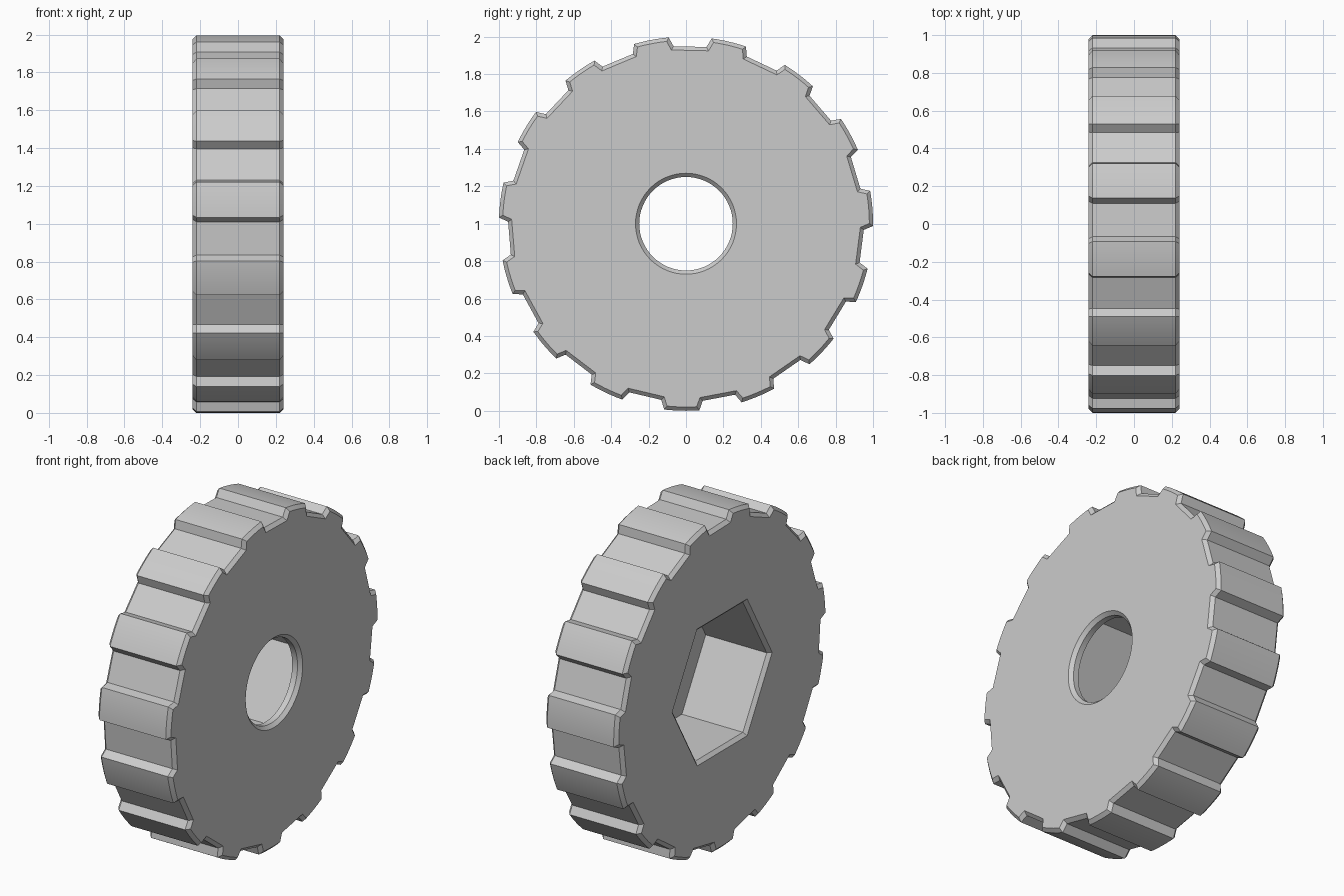
import bpy
import bmesh
from math import sin, cos, radians, pi
from mathutils import Vector

TEETH = 15
RADIUS = 1.0
HALF = 0.24        # half thickness along x
CHAMFER = 0.02
TURN = radians(1.3)

old = bpy.data.objects.get("Cube")
if old:
    bpy.data.objects.remove(old, do_unlink=True)

grey = bpy.data.materials.new("plain grey")
grey.use_nodes = True
color = (0.6, 0.6, 0.6, 1)
grey.diffuse_color = color
grey.node_tree.nodes["Principled BSDF"].inputs["Base Color"].default_value = color


def polar(r, a):
    """Point at angle a, measured from straight up towards +y."""
    return Vector((r * sin(a), r * cos(a)))


def ring(r, count, start=0.0):
    return [polar(r, start + 2 * pi * i / count) for i in range(count)]


def inset(points, d):
    """Move every edge of a clockwise outline inwards by d."""
    result = []
    for i, p in enumerate(points):
        e1 = (p - points[i - 1]).normalized()
        e2 = (points[(i + 1) % len(points)] - p).normalized()
        n1, n2 = Vector((e1.y, -e1.x)), Vector((e2.y, -e2.x))
        result.append(p + (n1 + n2) * (d / (1 + n1.dot(n2))))
    return result


def loft(name, sections):
    """Closed solid through matching outlines given as (x, points)."""
    bm = bmesh.new()
    loops = [[bm.verts.new((x, p.x, p.y + RADIUS)) for p in pts] for x, pts in sections]
    for a, b in zip(loops, loops[1:]):
        for i in range(len(a)):
            j = (i + 1) % len(a)
            bm.faces.new((a[i], a[j], b[j], b[i]))
    bm.faces.new(loops[0])
    bm.faces.new(loops[-1])
    bmesh.ops.recalc_face_normals(bm, faces=bm.faces)
    mesh = bpy.data.meshes.new(name)
    bm.to_mesh(mesh)
    bm.free()
    mesh.materials.append(grey)
    obj = bpy.data.objects.new(name, mesh)
    bpy.context.collection.objects.link(obj)
    return obj


# Toothed outline: flat notch floor with sloped walls, then a rounded tooth
outline = []
pitch = 2 * pi / TEETH
edge = radians(6.6)
floor = Vector((0.088, 0.947))
for k in range(TEETH):
    mid = k * pitch + TURN
    across = Vector((cos(mid), -sin(mid)))
    out = polar(1, mid)
    for side in (-1, 1):
        outline.append(out * floor.y + across * floor.x * side)
    for s in range(9):
        outline.append(polar(RADIUS, mid + edge + (pitch - 2 * edge) * s / 8))

# Wheel body with chamfered rims
small = inset(outline, CHAMFER)
wheel = loft("toothed_wheel", [
    (-HALF, small), (-HALF + CHAMFER, outline),
    (HALF - CHAMFER, outline), (HALF, small)])

# Hexagonal pocket on one side, flared at its mouth
hexagon = ring(0.474, 6, pi / 2)
pocket = loft("hex_pocket_cutter", [
    (-HALF - CHAMFER, inset(hexagon, -CHAMFER)),
    (-HALF + CHAMFER, inset(hexagon, CHAMFER)),
    (HALF - 0.055, inset(hexagon, CHAMFER))])

# Round bore through the remaining web, flared at its mouth
bore = loft("bore_cutter", [
    (0, ring(0.25, 64)), (HALF - CHAMFER, ring(0.25, 64)),
    (HALF + CHAMFER, ring(0.29, 64))])

for cutter in (pocket, bore):
    cutter.hide_render = True
    mod = wheel.modifiers.new(cutter.name, 'BOOLEAN')
    mod.operation = 'DIFFERENCE'
    mod.solver = 'EXACT'
    mod.object = cutter

bpy.ops.object.select_all(action='DESELECT')
wheel.select_set(True)
bpy.context.view_layer.objects.active = wheel
for mod in list(wheel.modifiers):
    bpy.ops.object.modifier_apply(modifier=mod.name)
for cutter in (pocket, bore):
    bpy.data.objects.remove(cutter, do_unlink=True)
bpy.ops.object.shade_smooth_by_angle(angle=radians(25))
